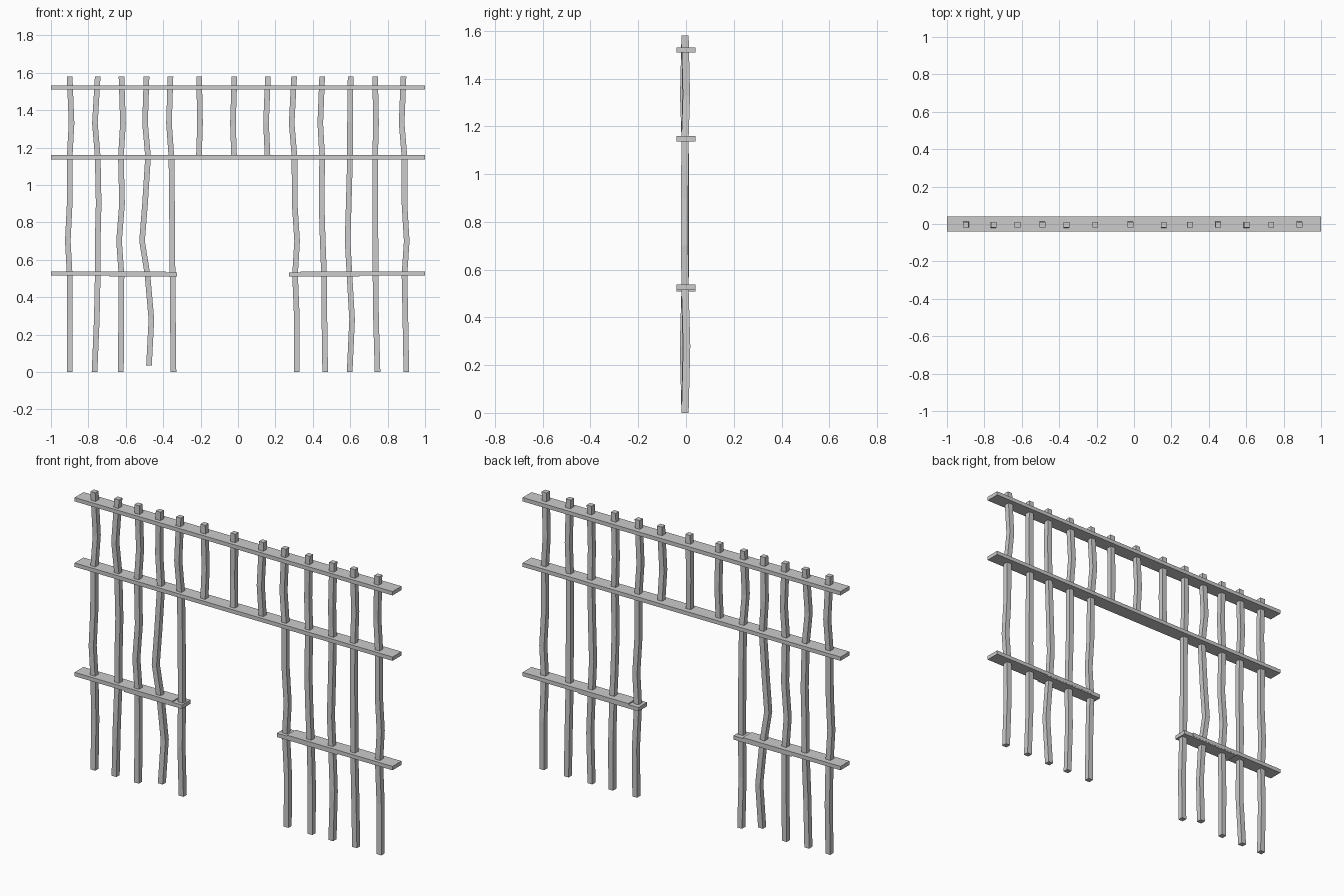
import bpy, bmesh

if "Cube" in bpy.data.objects:
    bpy.data.objects.remove(bpy.data.objects["Cube"])


def make_object(name, bm):
    bmesh.ops.recalc_face_normals(bm, faces=bm.faces)
    mesh = bpy.data.meshes.new(name)
    bm.to_mesh(mesh)
    bm.free()
    obj = bpy.data.objects.new(name, mesh)
    bpy.context.collection.objects.link(obj)


def rail(name, x0, x1, z, half_depth=0.04, thick=0.022):
    bm = bmesh.new()
    bmesh.ops.create_cube(bm, size=1)
    for v in bm.verts:
        v.co.x = x0 if v.co.x < 0 else x1
        v.co.y *= 2 * half_depth
        v.co.z = z + v.co.z * thick
    make_object(name, bm)


def post(name, path, half=0.015):
    """Square section lofted along a crooked centre line."""
    bm = bmesh.new()
    rings = [[bm.verts.new((x + sx * half, y + sy * half, z))
              for sx, sy in ((-1, -1), (1, -1), (1, 1), (-1, 1))] for x, y, z in path]
    for a, b in zip(rings, rings[1:]):
        for i in range(4):
            j = (i + 1) % 4
            bm.faces.new((a[i], a[j], b[j], b[i]))
    bm.faces.new(rings[0])
    bm.faces.new(rings[-1])
    make_object(name, bm)


# Crooked posts: x at each height, from the top down (short ones stop at the lintel)
HEIGHTS = (1.58, 1.33, 1.15, 0.90, 0.70, 0.52, 0.28, 0.0)
BEND_Y = (0, 0.006, 0, -0.002, -0.002, 0, 0.007, 0)
POSTS = [
    (-.90, -.89, -.90, -.90, -.91, -.90, -.90, -.90),
    (-.75, -.765, -.75, -.745, -.75, -.75, -.755, -.767),
    (-.623, -.615, -.626, -.62, -.636, -.623, -.625, -.626),
    (-.489, -.497, -.481, -.497, -.513, -.484, -.463, -.476),
    (-.361, -.369, -.356, -.353, -.352, -.35, -.348, -.345),
    (-.208, -.203, -.209),
    (-.019, -.027, -.021),
    (.16, .15, .158),
    (.30, .287, .302, .303, .316, .305, .315, .315),
    (.45, .44, .45, .447, .453, .46, .462, .466),
    (.602, .599, .599, .592, .586, .596, .61, .597),
    (.733, .738, .733, .733, .735, .735, .738, .746),
    (.885, .875, .89, .89, .902, .89, .895, .90),
]
for n, xs in enumerate(POSTS):
    side = (1, -1, 0.5)[n % 3]
    path = [[x, -0.004 + side * b, z] for x, b, z in zip(xs, BEND_Y, HEIGHTS)]
    if n == 3:
        path[-1][2] = 0.035   # one post is cut short at the foot
    post(f"post_{n + 1}", path)

# Full-width rails
rail("top_rail", -1, 1, 1.52)
rail("lintel_rail", -1, 1, 1.148)

# Lower rails either side of the opening, each of two overlapping boards
rail("lower_rail_left", -1, -0.385, 0.526)
rail("lower_rail_left_splice", -0.69, -0.325, 0.520, 0.039)
rail("lower_rail_right", 0.335, 1, 0.526)
rail("lower_rail_right_splice", 0.272, 0.65, 0.520, 0.039)
